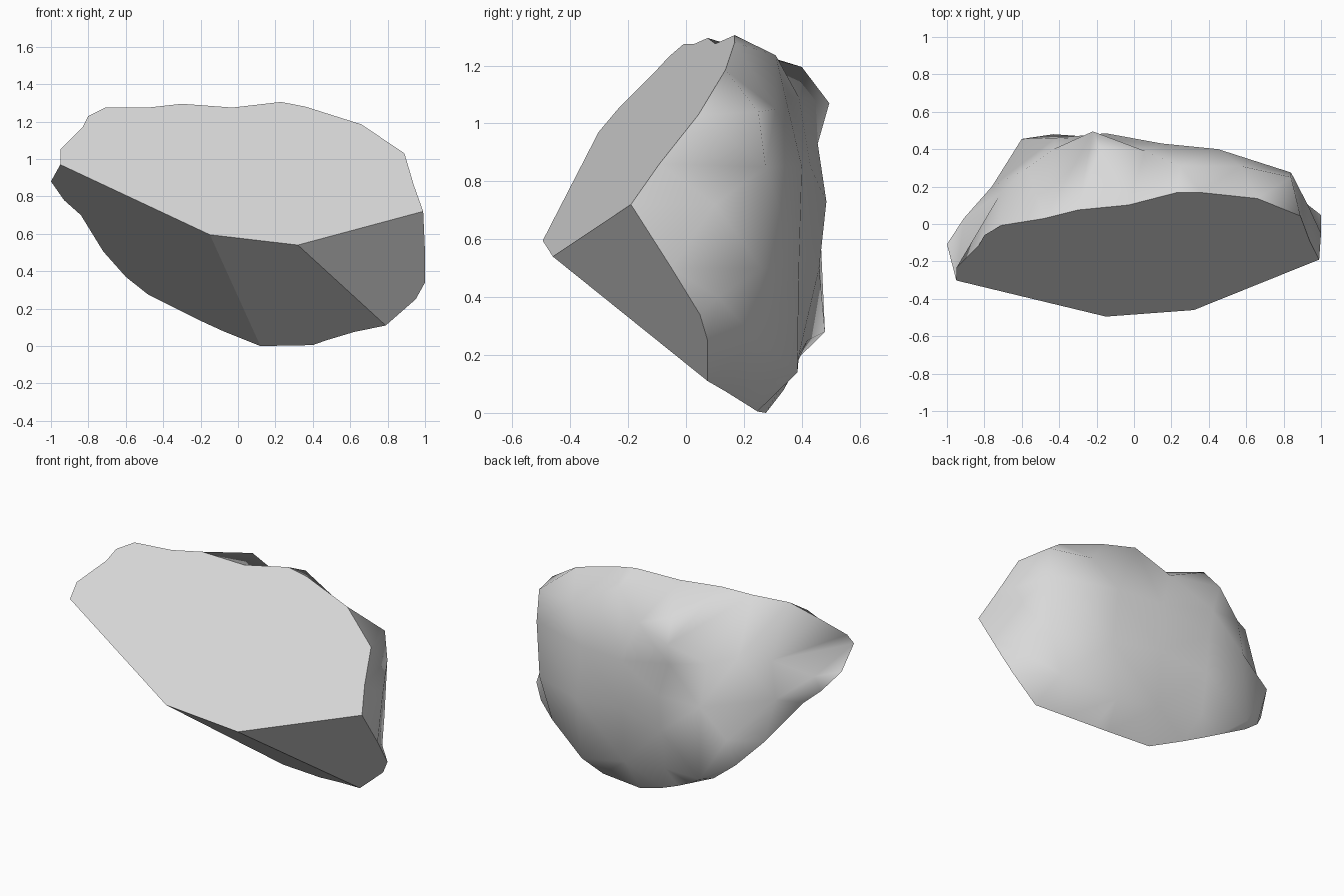
import bpy, bmesh
from mathutils import Vector
from mathutils.geometry import delaunay_2d_cdt

if "Cube" in bpy.data.objects:
    bpy.data.objects.remove(bpy.data.objects["Cube"])

# Corners (x, y, z) where the cut facets of the front meet
B = Vector((-0.15, -0.495, 0.595))
C = Vector((0.32, -0.46, 0.54))

# Cut planes: (point, dy/dx, dy/dz)
PLANES = [(C, 0.16, 0.84), (B, -1.045, -1.76), (C, -0.082, -1.333), (C, 0.567, -0.612)]


def front_y(x, z):
    return max(p.y + b * (x - p.x) + c * (z - p.z) for p, b, c in PLANES)


# Rim outline seen from the front (x, z), split by the facet it borders
TOP = [(-.95, .97), (-.95, 1.05), (-.83, 1.17), (-.80, 1.23), (-.71, 1.275), (-.48, 1.275),
       (-.30, 1.295), (-.03, 1.275), (.23, 1.305), (.36, 1.28), (.66, 1.185), (.89, 1.03),
       (.94, .86), (.99, .72)]
RIGHT = [(1.0, .50), (1.0, .34), (.95, .25), (.79, .11)]
MIDDLE = [(.62, .075), (.47, .03), (.40, .005), (.12, 0)]
LEFT = [(-.08, .08), (-.20, .135), (-.30, .185), (-.48, .275), (-.60, .37), (-.72, .505),
        (-.84, .70), (-.93, .78), (-1.0, .88)]

# Lumps of the weathered back (x, y, z)
BACK = [(-.18, .40, 1.195), (-.22, .495, 1.07), (.25, .31, 1.235), (.06, .39, 1.09),
        (-.43, .40, .97), (-.57, .30, 1.01), (-.71, .17, .98), (-.91, .03, .88),
        (-.76, .20, .76), (-.60, .455, .56), (-.43, .48, .28), (-.42, .46, .72),
        (-.20, .455, .93), (-.15, .485, .73), (-.15, .46, .50), (-.15, .42, .25),
        (.15, .43, .85), (.15, .42, .55), (.15, .39, .20), (.45, .385, .14),
        (.48, .39, .50), (.45, .40, .85), (.57, .31, 1.05), (.84, .25, 1.04),
        (.84, .275, .85), (.83, .26, .50), (.75, .25, .25), (.93, .10, .72),
        (.92, .11, .40)]

rim = TOP + RIGHT + MIDDLE + LEFT
n = len(rim)
points = [Vector((x, front_y(x, z), z)) for x, z in rim] + [Vector(p) for p in BACK]

bm = bmesh.new()
verts = [bm.verts.new(p) for p in points]
vb, vc = bm.verts.new(B), bm.verts.new(C)

# Flat front facets
i_d = len(TOP) - 1
i_g = i_d + len(RIGHT)
i_e = i_g + len(MIDDLE)
bm.faces.new(verts[:i_d + 1] + [vc, vb])
bm.faces.new(verts[i_d:i_g + 1] + [vc])
bm.faces.new(verts[i_g:i_e + 1] + [vb, vc])
bm.faces.new(verts[i_e:n] + [verts[0], vb])

# Smooth back skin stretched over the lumps inside the rim
flat = [Vector((p.x, p.z)) for p in points]
edges = [(i, (i + 1) % n) for i in range(n)]
_, _, tris, orig, _, _ = delaunay_2d_cdt(flat, edges, [], 1, 1e-5)
for t in tris:
    f = bm.faces.new([verts[orig[i][0]] for i in t])
    f.smooth = True
bmesh.ops.recalc_face_normals(bm, faces=bm.faces)

mesh = bpy.data.meshes.new("rock")
bm.to_mesh(mesh)
bm.free()
stone = bpy.data.materials.new("light grey stone")
stone.diffuse_color = (0.69, 0.69, 0.69, 1)
stone.use_nodes = True
stone.node_tree.nodes["Principled BSDF"].inputs["Base Color"].default_value = stone.diffuse_color
mesh.materials.append(stone)
rock = bpy.data.objects.new("rock", mesh)
bpy.context.collection.objects.link(rock)
